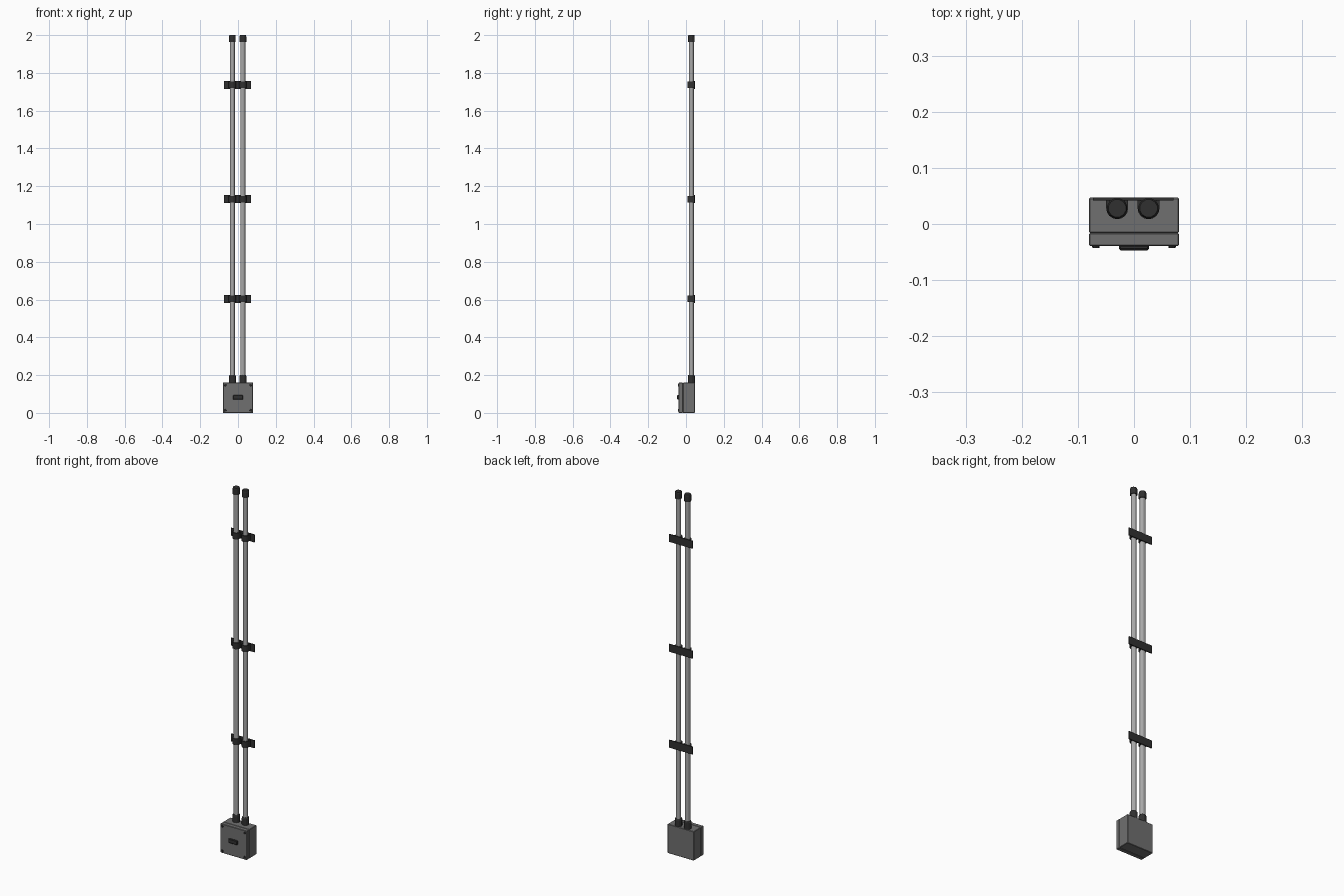
import bpy, bmesh, math

if "Cube" in bpy.data.objects:
    bpy.data.objects.remove(bpy.data.objects["Cube"])

SIDES = 12
PIPE_X = (-0.03, 0.026)
PIPE_Y = 0.028
BACK = 0.047


def material(name, v):
    m = bpy.data.materials.new(name)
    m.diffuse_color = (v, v, v, 1)
    m.use_nodes = True
    m.node_tree.nodes["Principled BSDF"].inputs["Base Color"].default_value = m.diffuse_color
    return m


dark = material("dark_plastic", 0.03)
grey = material("box_grey", 0.16)
steel = material("pipe_grey", 0.4)


def finish(name, bm, mat):
    bmesh.ops.recalc_face_normals(bm, faces=bm.faces)
    me = bpy.data.meshes.new(name)
    bm.to_mesh(me)
    bm.free()
    ob = bpy.data.objects.new(name, me)
    bpy.context.collection.objects.link(ob)
    me.materials.append(mat)
    return ob


def box(name, lo, hi, mat, bevel=0):
    bm = bmesh.new()
    bmesh.ops.create_cube(bm, size=1)
    for v in bm.verts:
        v.co = [(a + b) / 2 + c * (b - a) for a, b, c in zip(lo, hi, v.co)]
    ob = finish(name, bm, mat)
    if bevel:
        mod = ob.modifiers.new("bevel", 'BEVEL')
        mod.width, mod.segments = bevel, 1
    return ob


def turned(name, profile, x, y, mat):
    """Closed stack of rings from (radius, z) pairs."""
    bm = bmesh.new()
    rings = []
    for r, z in profile:
        angles = [2 * math.pi * (i + 0.5) / SIDES for i in range(SIDES)]
        rings.append([bm.verts.new((x + r * math.cos(a), y + r * math.sin(a), z)) for a in angles])
    for lower, upper in zip(rings, rings[1:]):
        for i in range(SIDES):
            j = (i + 1) % SIDES
            bm.faces.new((lower[i], lower[j], upper[j], upper[i]))
    bm.faces.new(rings[0])
    bm.faces.new(rings[-1])
    return finish(name, bm, mat)


def strap(name, x, z, height, outer, inner):
    """U-shaped band around a pipe, open towards the back plate."""
    def u_path(r):
        arc = [math.pi + math.pi * i / 8 for i in range(9)]
        return ([(x - r, BACK - 0.003)]
                + [(x + r * math.cos(a), PIPE_Y + r * math.sin(a)) for a in arc]
                + [(x + r, BACK - 0.003)])
    bm = bmesh.new()
    pts = u_path(outer) + u_path(inner)[::-1]
    face = bm.faces.new([bm.verts.new((px, py, z - height / 2)) for px, py in pts])
    up = bmesh.ops.extrude_face_region(bm, geom=[face])["geom"]
    bmesh.ops.translate(bm, vec=(0, 0, height), verts=[g for g in up if isinstance(g, bmesh.types.BMVert)])
    bm.faces.new([v for v in face.verts]) if not face.is_valid else None
    return finish(name, bm, dark)


# Junction box: body and lid with a fine seam
box("box_body", (-0.08, -0.016, 0), (0.08, BACK, 0.16), grey, 0.002)
box("box_lid", (-0.08, -0.039, 0), (0.08, -0.016, 0.16), grey, 0.002)
box("lid_plate", (-0.027, -0.047, 0.07), (0.027, -0.037, 0.094), dark, 0.003)

# Lid screws
for sx in (-1, 1):
    for z in (0.013, 0.147):
        bm = bmesh.new()
        bmesh.ops.create_cone(bm, cap_ends=True, segments=8, radius1=0.007, radius2=0.006, depth=0.006)
        for v in bm.verts:
            v.co = (v.co.x + sx * 0.068, -0.040 - v.co.z, v.co.y + z)
        finish("lid_screw", bm, dark)

# Pipes with bottom glands and end caps
for x in PIPE_X:
    turned("pipe", [(0.0135, 0.15), (0.0135, 1.98)], x, PIPE_Y, steel)
    turned("gland", [(0.019, 0.155), (0.019, 0.195), (0.016, 0.201)], x, PIPE_Y, dark)
    turned("end_cap", [(0.0185, 1.963), (0.0185, 1.993), (0.016, 2.0)], x, PIPE_Y, dark)

# Wall brackets: back plate plus two straps each
for z in (0.604, 1.132, 1.737):
    box("bracket_plate", (-0.073, 0.042, z - 0.021), (0.07, BACK, z + 0.021), dark)
    for x in PIPE_X:
        strap("pipe_strap", x, z, 0.034, 0.0195, 0.0135)
